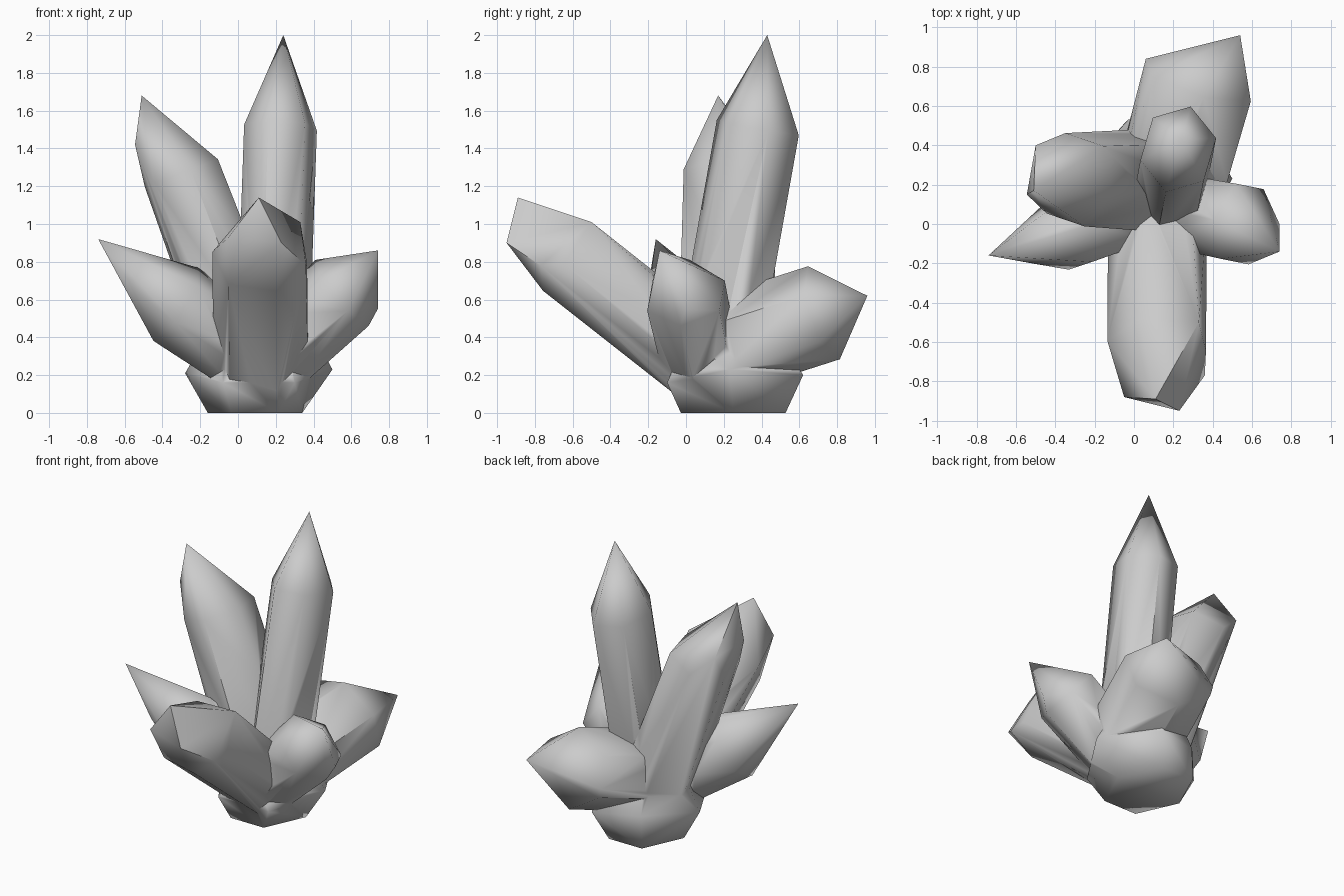
import bpy, bmesh, math
from mathutils import Vector

if "Cube" in bpy.data.objects:
    bpy.data.objects.remove(bpy.data.objects["Cube"])


def ring(center, u, v, ru, rv, sides=6, roll=0.0):
    """Points of an elliptical polygon spanned by u and v."""
    pts = []
    for i in range(sides):
        a = math.radians(roll) + math.tau * i / sides
        pts.append(Vector(center) + u * (ru * math.cos(a)) + v * (rv * math.sin(a)))
    return pts


def hull_object(name, points):
    """Faceted solid wrapped round the points."""
    bm = bmesh.new()
    for p in points:
        bm.verts.new(p)
    res = bmesh.ops.convex_hull(bm, input=bm.verts)
    inner = {g for g in res["geom_interior"] + res["geom_unused"]
             if isinstance(g, bmesh.types.BMVert)}
    bmesh.ops.delete(bm, geom=list(inner), context='VERTS')
    bmesh.ops.recalc_face_normals(bm, faces=bm.faces)
    mesh = bpy.data.meshes.new(name)
    bm.to_mesh(mesh)
    bm.free()
    obj = bpy.data.objects.new(name, mesh)
    bpy.context.collection.objects.link(obj)
    return obj


def crystal(name, foot, shoulder, ru, rv, tips, roll=0, taper=0.9):
    """Six-sided shaft from foot to shoulder, closed by the tip points."""
    foot, shoulder = Vector(foot), Vector(shoulder)
    w = (shoulder - foot).normalized()
    u = Vector((0, 0, 1)).cross(w).normalized()   # horizontal
    v = w.cross(u)                                # upward
    pts = ring(foot, u, v, ru * taper, rv * taper, 6, roll)
    pts += ring(shoulder, u, v, ru, rv, 6, roll)
    return hull_object(name, pts + [Vector(t) for t in tips])


# Rock base, rising between the crystals
X, Y = Vector((1, 0, 0)), Vector((0, 1, 0))
belt = [(-0.28, 0.25, 0.21), (-0.03, 0.53, 0.22), (0.28, 0.62, 0.2),
        (0.50, 0.23, 0.23), (0.3, -0.10, 0.16), (-0.08, -0.10, 0.16)]
cluster = hull_object("crystal_cluster",
                      ring((0.09, 0.25, 0.0), X, Y, 0.25, 0.32, 6, 0)
                      + [Vector(p) for p in belt]
                      + ring((0.12, 0.24, 0.52), X, Y, 0.22, 0.21, 6, 0))

parts = [
    # Upright crystals
    crystal("tall_crystal", (0.18, 0.15, 0.22), (0.225, 0.38, 1.51), 0.195, 0.23,
            [(0.24, 0.43, 2.0)], roll=24, taper=1.0),
    crystal("left_back_crystal", (0.08, 0.22, 0.25), (-0.30, 0.225, 1.27), 0.245, 0.215,
            [(-0.51, 0.17, 1.68), (-0.545, 0.15, 1.42), (-0.5, 0.4, 1.38)],
            roll=15, taper=1.1),
    # Leaning crystals
    crystal("front_crystal", (0.12, 0.08, 0.27), (0.115, -0.62, 0.82), 0.255, 0.235,
            [(0.11, -0.89, 1.14), (0.23, -0.95, 0.9), (-0.05, -0.88, 0.93),
             (0.33, -0.5, 1.01), (0.36, -0.77, 0.78)], roll=-10, taper=1.0),
    crystal("right_crystal", (0.15, 0.08, 0.25), (0.55, 0.0, 0.62), 0.225, 0.215,
            [(0.74, -0.14, 0.86), (0.74, 0.0, 0.55), (0.41, 0.02, 0.81)],
            roll=30, taper=0.95),
    crystal("left_crystal", (0.15, 0.12, 0.25), (-0.33, -0.04, 0.575), 0.21, 0.23,
            [(-0.74, -0.16, 0.92), (-0.52, -0.2, 0.62), (-0.40, -0.06, 0.35)],
            roll=30, taper=0.95),
    crystal("back_crystal", (0.18, 0.2, 0.36), (0.335, 0.73, 0.53), 0.30, 0.26,
            [(0.54, 0.96, 0.62), (0.06, 0.84, 0.5)], roll=38, taper=1.0),
]

# Grow everything together into one skin
for part in parts:
    mod = cluster.modifiers.new("join_" + part.name, 'BOOLEAN')
    mod.operation, mod.solver, mod.object = 'UNION', 'EXACT', part
deps = bpy.context.evaluated_depsgraph_get()
mesh = bpy.data.meshes.new_from_object(cluster.evaluated_get(deps))
cluster.modifiers.clear()
cluster.data = mesh
for part in parts:
    bpy.data.objects.remove(part)

# Soft facets, crisp outer edges
mesh.shade_smooth()
mesh.set_sharp_from_angle(angle=math.radians(65))
